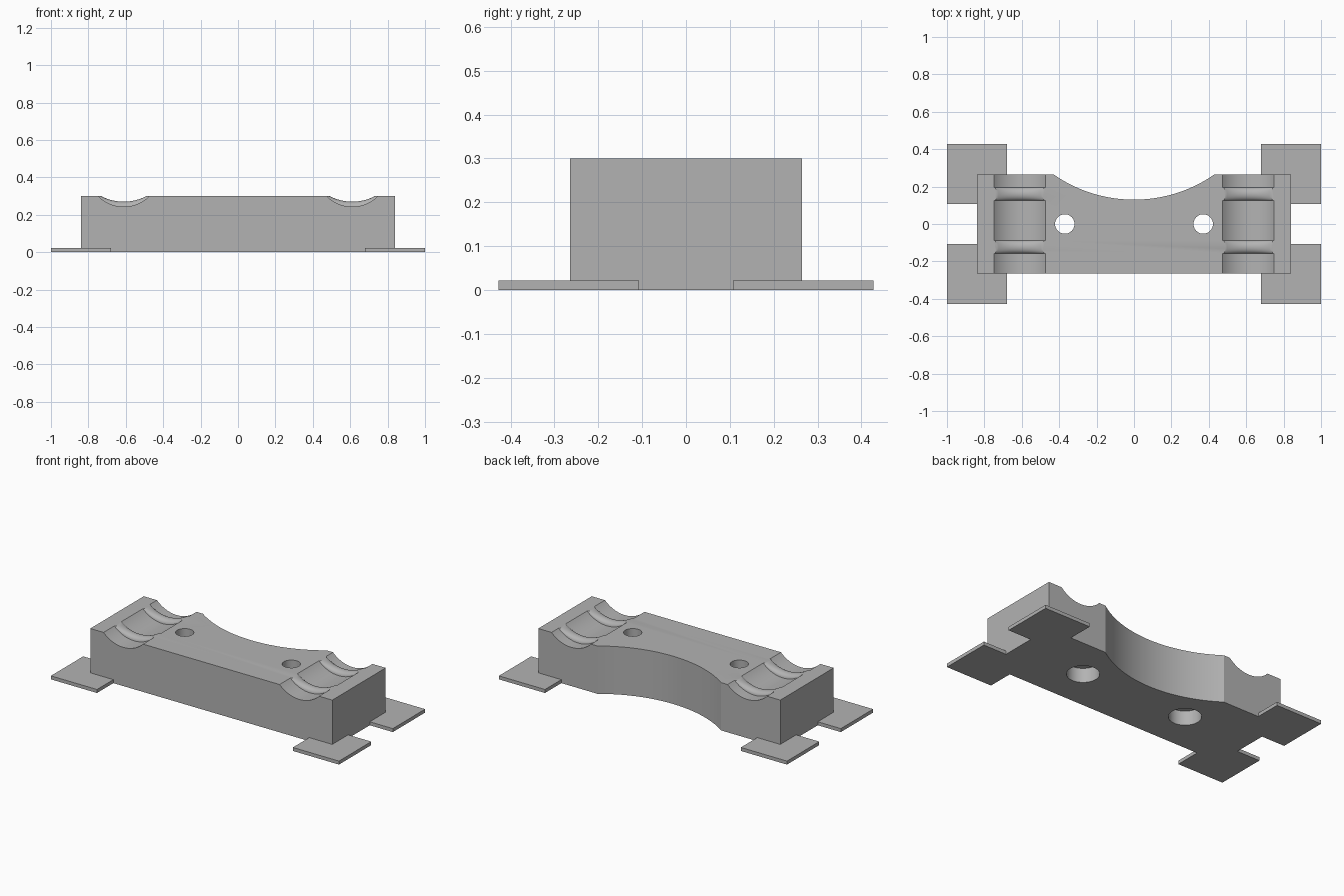
import bpy, bmesh, math

cube = bpy.data.objects.get("Cube")
if cube:
    bpy.data.objects.remove(cube, do_unlink=True)

grey = bpy.data.materials.new("plain_grey")
grey.use_nodes = True
GREY = (0.45, 0.45, 0.45, 1)
grey.diffuse_color = GREY
grey.node_tree.nodes["Principled BSDF"].inputs["Base Color"].default_value = GREY


def loft(name, sections):
    """Closed solid through a list of equally sized rings of points."""
    bm = bmesh.new()
    rings = [[bm.verts.new(p) for p in s] for s in sections]
    n = len(rings[0])
    for a, b in zip(rings, rings[1:]):
        for i in range(n):
            j = (i + 1) % n
            bm.faces.new((a[i], a[j], b[j], b[i]))
    bm.faces.new(rings[0])
    bm.faces.new(rings[-1])
    bmesh.ops.recalc_face_normals(bm, faces=bm.faces)
    mesh = bpy.data.meshes.new(name)
    bm.to_mesh(mesh)
    bm.free()
    mesh.materials.append(grey)
    obj = bpy.data.objects.new(name, mesh)
    bpy.context.collection.objects.link(obj)
    return obj


def prism(name, outline, z0, z1):
    return loft(name, [[(x, y, z) for x, y in outline] for z in (z0, z1)])


def circle(x, y, r, n=40):
    return [(x + r * math.cos(2 * math.pi * i / n),
             y + r * math.sin(2 * math.pi * i / n)) for i in range(n)]


def arc(half_width, sag, n):
    """Points (across, depth) along a shallow circular arc."""
    r = (half_width ** 2 + sag ** 2) / (2 * sag)
    a = math.asin(half_width / r)
    for i in range(n + 1):
        t = a * (2 * i / n - 1)
        yield r * math.sin(t), r * math.cos(t) - (r - sag)


W, D, H = 0.84, 0.265, 0.30

# Main block, scalloped along the back
outline = [(-W, D), (-W, -D), (W, -D), (W, D)]
outline += [(-x, D - d) for x, d in arc(0.43, 0.135, 24)]
block = prism("main_block", outline, 0, H)


# Saddle groove with two rounded ribs across it
def saddle_section(cx, y, bump):
    half, depth = 0.137 - 0.015 * bump, 0.057 - 0.027 * bump
    pts = [(cx + x, y, H - d) for x, d in arc(half, depth, 24)]
    return pts + [(cx + half, y, H + 0.1), (cx - half, y, H + 0.1)]


def saddle_cutter(cx):
    stations = [(-D - 0.05, 0)]
    for yc in (-0.123, 0.16):
        for i in range(13):
            t = math.pi * i / 12
            stations.append((yc - 0.035 * math.cos(t), math.sin(t)))
    stations.append((D + 0.05, 0))
    return loft("saddle_cutter", [saddle_section(cx, y, b) for y, b in stations])


cutters = []
for side in (-1, 1):
    hole_x = side * 0.37
    cutters += [
        saddle_cutter(side * 0.611),
        prism("screw_hole_cutter", circle(hole_x, 0, 0.052), -0.1, H + 0.1),
        prism("counterbore_cutter", circle(hole_x, 0, 0.093), -0.1, 0.09),
    ]

bpy.context.view_layer.objects.active = block
for cutter in cutters:
    cutter.hide_render = True
    mod = block.modifiers.new("cut", "BOOLEAN")
    mod.operation = "DIFFERENCE"
    mod.solver = "EXACT"
    mod.object = cutter
    bpy.ops.object.modifier_apply(modifier=mod.name)
    bpy.data.objects.remove(cutter, do_unlink=True)

bpy.ops.object.select_all(action="DESELECT")
block.select_set(True)
bpy.ops.object.shade_smooth_by_angle(angle=math.radians(30))

# Thin square pads under the four corners
for sx, side in ((-1, "right"), (1, "left")):
    for sy, end in ((-1, "front"), (1, "back")):
        x0, x1, y0, y1 = sx * 0.68, sx, sy * 0.107, sy * 0.427
        prism(f"{end}_{side}_pad", [(x0, y0), (x1, y0), (x1, y1), (x0, y1)], 0, 0.022)
